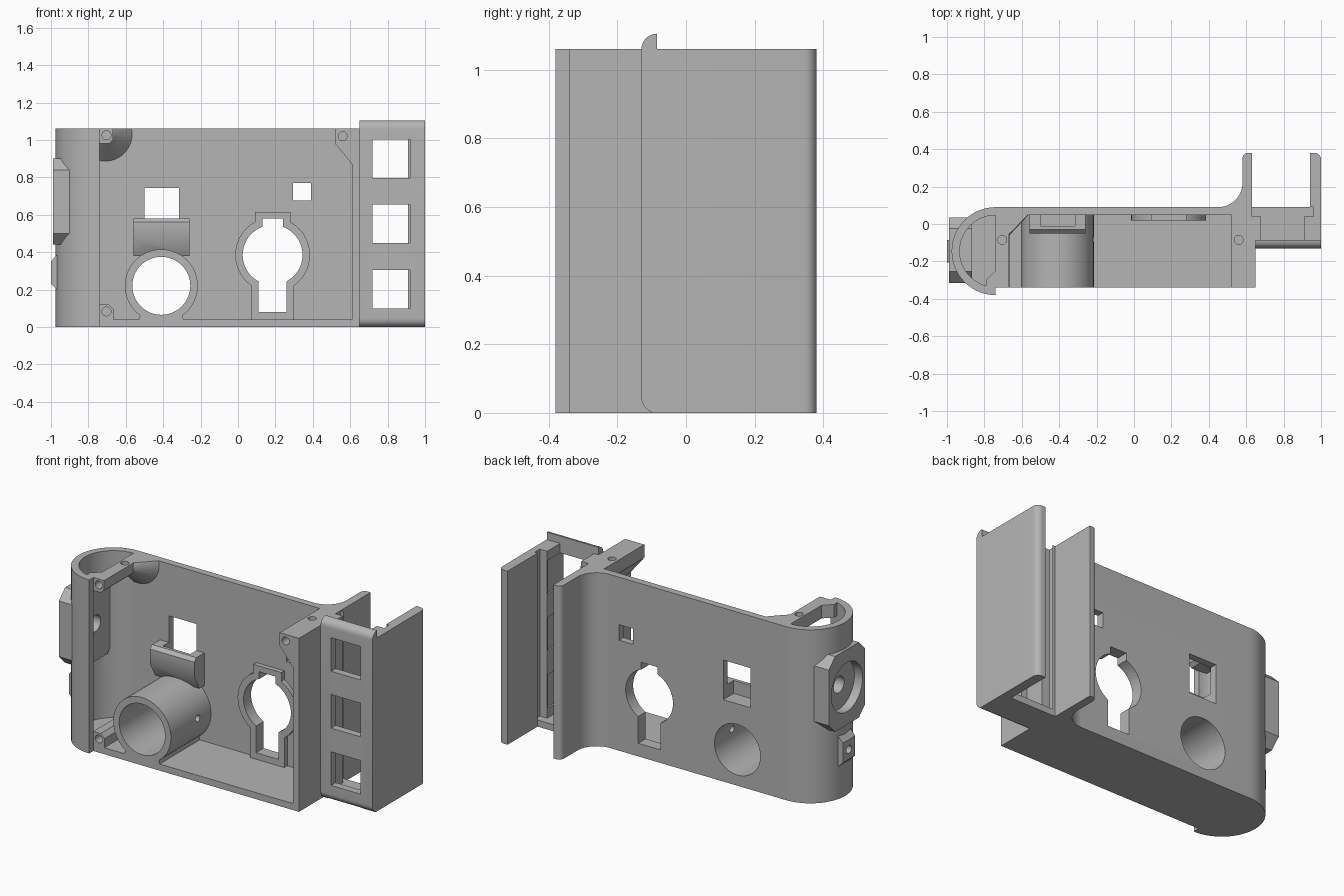
import bpy, bmesh
from math import sin, cos, radians
from mathutils import Matrix, Vector

old = bpy.data.objects.get("Cube")
if old:
    bpy.data.objects.remove(old, do_unlink=True)

grey = bpy.data.materials.new("plain grey plastic")
grey.use_nodes = True
COLOUR = (0.46, 0.46, 0.46, 1)
grey.diffuse_color = COLOUR
grey.node_tree.nodes["Principled BSDF"].inputs["Base Color"].default_value = COLOUR


def arc(cx, cy, r, a0, a1, n=16):
    steps = [radians(a0 + (a1 - a0) * i / n) for i in range(n + 1)]
    return [(cx + r * cos(a), cy + r * sin(a)) for a in steps]


def finish(name, bm):
    bmesh.ops.recalc_face_normals(bm, faces=bm.faces)
    mesh = bpy.data.meshes.new(name)
    bm.to_mesh(mesh)
    bm.free()
    mesh.materials.append(grey)
    ob = bpy.data.objects.new(name, mesh)
    bpy.context.collection.objects.link(ob)
    return ob


def prism(name, outline, axis, lo, hi):
    """Extrude a 2D outline along x (y,z), y (x,z) or z (x,y)."""
    place = {"x": lambda u, v, w: (w, u, v),
             "y": lambda u, v, w: (u, w, v),
             "z": lambda u, v, w: (u, v, w)}[axis]
    bm = bmesh.new()
    face = bm.faces.new([bm.verts.new(place(u, v, lo)) for u, v in outline])
    ext = bmesh.ops.extrude_face_region(bm, geom=[face])["geom"]
    verts = [e for e in ext if isinstance(e, bmesh.types.BMVert)]
    bmesh.ops.translate(bm, verts=verts, vec=Vector(place(0, 0, hi - lo)))
    return finish(name, bm)


def box(name, x0, x1, y0, y1, z0, z1):
    return prism(name, [(x0, y0), (x1, y0), (x1, y1), (x0, y1)], "z", z0, z1)


def rod(name, u, v, r, axis, lo, hi, n=48):
    return prism(name, arc(u, v, r, 0, 360 - 360 / n, n - 1), axis, lo, hi)


def combine(base, parts, operation):
    """Apply a boolean for each part, then remove the helper."""
    for part in parts:
        part.hide_render = True
        mod = base.modifiers.new("join", "BOOLEAN")
        mod.operation, mod.object, mod.solver = operation, part, "EXACT"
        bpy.context.view_layer.update()
        graph = bpy.context.evaluated_depsgraph_get()
        mesh = bpy.data.meshes.new_from_object(base.evaluated_get(graph))
        base.modifiers.clear()
        base.data = mesh
        bpy.data.objects.remove(part, do_unlink=True)
    return base


def keyhole(name, grow, bottom, top, y0, y1):
    """Round opening with a wide slot below and a notch above."""
    disc = rod(name, 0.185, 0.385, 0.16 + grow, "y", y0, y1)
    slot = box("slot", 0.11 - grow, 0.26 + grow, y0, y1, bottom, 0.385)
    notch = box("notch", 0.13 - grow, 0.24 + grow, y0, y1, 0.385, top)
    return combine(disc, [slot, notch], "UNION")


TOP = 1.06
# Shell: back plate, rounded grip end, right wall and rear arm
grip = (-0.74, -0.145)
shell_outline = ([(0.63, 0.38)] + arc(0.61, 0.35, 0.03, 90, 180, 6)
                 + arc(0.45, 0.22, 0.13, 0, -90)
                 + arc(*grip, 0.235, 90, 270, 32)
                 + arc(*grip, 0.192, 270, 90, 32)
                 + [(0.61, 0.047), (0.61, -0.34), (0.65, -0.34),
                    (0.65, 0.09), (0.63, 0.09)])
body = prism("main_body", shell_outline, "z", 0, TOP)

# Floor, tube, pocket, rim and corner bosses
floor = prism("floor", arc(*grip, 0.235, 90, 270, 32)
              + [(-0.74, -0.34), (0.65, -0.34), (0.65, 0.09)], "z", 0, 0.04)
tube = rod("tube", -0.41, 0.22, 0.195, "y", -0.34, 0.07, 64)
foot = prism("tube_foot", [(-0.53, 0.03), (-0.29, 0.03), (-0.3, 0.09), (-0.52, 0.09)],
             "y", -0.34, 0.07)
pocket = prism("pocket", [(0.07, 0.58), (-0.03, 0.58), (-0.05, 0.56),
                          (-0.05, 0.47), (0.0, 0.38), (0.07, 0.38)],
               "x", -0.56, -0.26)
rim = keyhole("rim", 0.04, 0.03, 0.615, 0.018, 0.07)
boss_tr = prism("boss", [(0.52, TOP), (0.52, 0.98), (0.61, 0.87), (0.63, 0.87), (0.63, TOP)],
                "y", -0.34, 0.07)
boss_br = prism("boss", [(0.52, 0.02), (0.52, 0.11)] + arc(0.55, 0.1, 0.03, 180, 90, 6)
                + [(0.63, 0.13), (0.63, 0.02)], "y", -0.34, 0.07)
boss_bl = prism("boss", [(-0.74, 0.02), (-0.74, 0.12), (-0.69, 0.12), (-0.665, 0.095),
                         (-0.665, 0.02)], "y", -0.34, 0.07)
boss_tl = prism("boss", [(-0.74, TOP), (-0.74, 0.98), (-0.69, 0.98),
                         (-0.667, 1.0), (-0.667, TOP)], "y", -0.34, 0.07)
post = prism("grip_lip", [(-0.79, -0.345), (-0.74, -0.36), (-0.74, -0.25), (-0.79, -0.3)],
             "z", 0.98, TOP)

# Flared root of the upper left boss
bm = bmesh.new()
bmesh.ops.create_cone(bm, cap_ends=True, segments=48, radius1=0.16, radius2=0.04, depth=0.13,
                      matrix=Matrix.Translation((-0.71, 0.0, 1.03))
                      @ Matrix.Rotation(radians(90), 4, "X"))
flare = combine(finish("flare", bm), [box("clip", -0.74, 0, -0.5, 0.5, 0.5, TOP)], "INTERSECT")

# Chamfered pods on the grip end
pod = prism("pod", [(-0.315, 0.5), (-0.255, 0.44), (-0.025, 0.44), (0.035, 0.5),
                    (0.035, 0.84), (-0.025, 0.9), (-0.255, 0.9), (-0.315, 0.84)],
            "x", -0.99, -0.865)
small_pod = prism("small_pod", [(-0.93, 0.2), (-0.97, 0.2), (-1, 0.23), (-1, 0.35),
                                (-0.97, 0.385), (-0.93, 0.385)], "y", -0.205, -0.085)
combine(body, [floor, tube, foot, pocket, rim, boss_tr, boss_br, boss_bl, boss_tl,
               post, flare, pod, small_pod], "UNION")

# Openings through the body
cuts = [rod("tube_bore", -0.41, 0.22, 0.155, "y", -0.5, 0.3, 64),
        rod("tube_side_hole", -0.08, 0.24, 0.02, "x", -0.4, -0.1, 16),
        keyhole("keyhole", 0, 0.08, 0.58, -0.2, 0.3),
        box("small_window", 0.295, 0.39, -0.1, 0.2, 0.675, 0.77),
        box("window", -0.5, -0.315, -0.01, 0.2, 0.5, 0.742),
        box("holder_groove", 0.63, 0.7, 0.04, 0.09, 0.04, 1.2),
        rod("pod_recess", -0.14, 0.67, 0.15, "x", -1.1, -0.935),
        rod("pod_hole", -0.14, 0.67, 0.05, "x", -1.1, -0.8, 24),
        rod("small_pod_hole", -0.145, 0.29, 0.025, "x", -1.1, -0.9, 16)]
for x, z in [(-0.703, 1.025), (0.56, 1.02), (-0.703, 0.083), (0.56, 0.09)]:
    cuts.append(rod("screw_hole", x, z, 0.024, "y", -0.5, -0.2, 20))
for x in (-0.705, 0.56):
    cuts.append(rod("top_hole", x, -0.085, 0.024, "z", 1.0, 1.2, 20))
combine(body, cuts, "DIFFERENCE")

# Slotted holder on the right with three windows
holder = prism("slot_holder", [(0.91, -0.1), (1.0, -0.1)] + arc(0.965, 0.345, 0.035, 0, 90, 8)
               + [(0.94, 0.38), (0.94, 0.09), (0.96, 0.09), (0.96, 0.04), (0.91, 0.04)],
               "z", 0, TOP)
front = prism("front_panel", arc(-0.085, 0.045, 0.045, 270, 180, 8)
              + arc(-0.085, 1.06, 0.045, 180, 90, 8), "x", 0.65, 1.0)
rail = box("rail", 0.65, 0.68, -0.1, 0.04, 0, TOP)
base = box("holder_floor", 0.65, 1.0, -0.086, 0.09, 0, 0.04)
combine(holder, [front, rail, base], "UNION")
combine(holder, [box("opening", 0.72, 0.92, -0.3, 0.03, z, z + 0.205)
                 for z in (0.1, 0.45, 0.797)], "DIFFERENCE")

# Smooth curves, sharp edges
for ob in (body, holder):
    bpy.ops.object.select_all(action="DESELECT")
    ob.select_set(True)
    bpy.context.view_layer.objects.active = ob
    bpy.ops.object.shade_smooth_by_angle(angle=radians(30))
